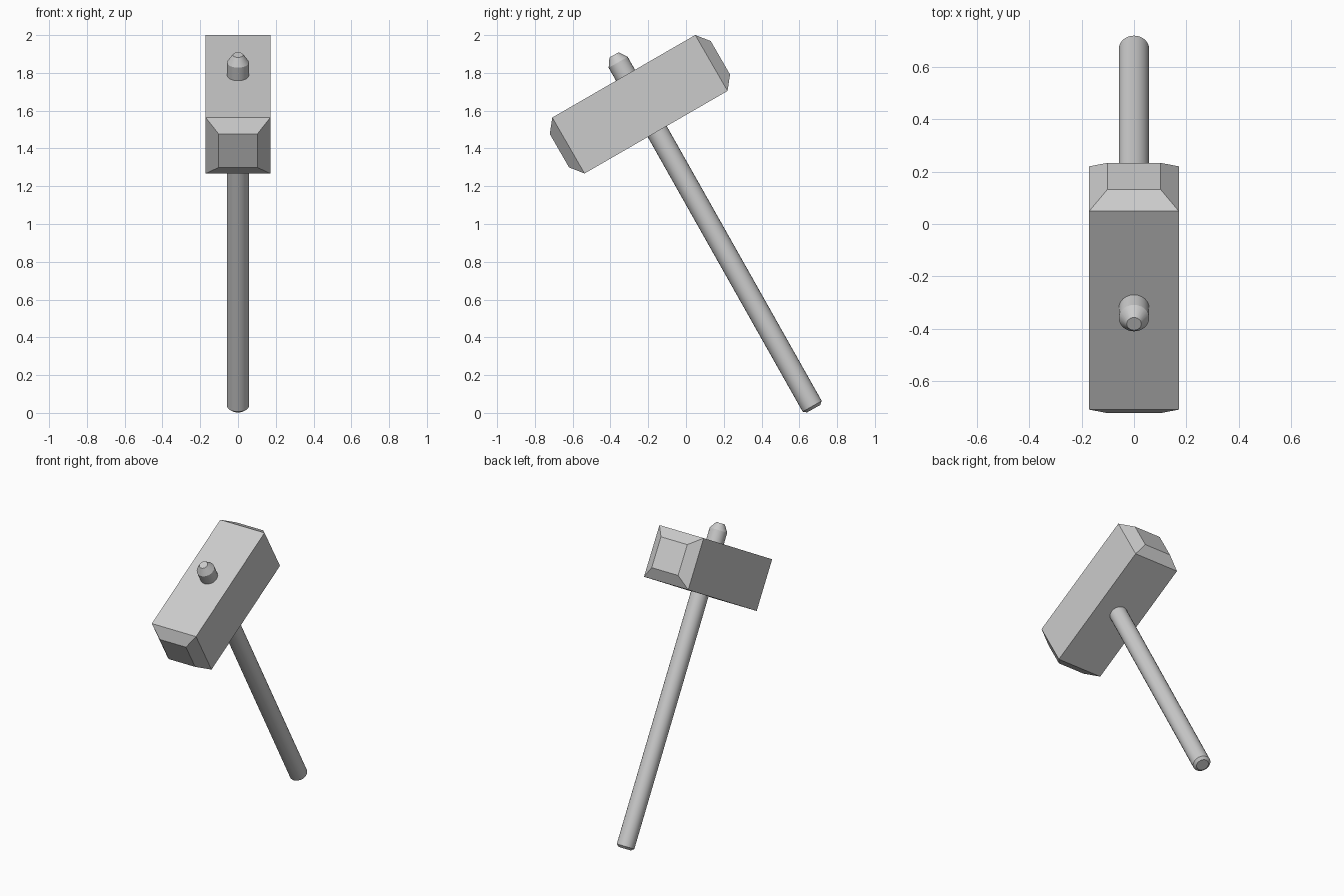
import bpy, bmesh
from math import sin, cos, pi, sqrt, radians, atan2, hypot

if "Cube" in bpy.data.objects:
    bpy.data.objects.remove(bpy.data.objects["Cube"])


def loft(name, rings, sides, phase, origin, tilt, smooth=False):
    """Stack regular polygon rings (height, radius) along local z, cap both ends, tilt about x."""
    bm = bmesh.new()
    loops = [[bm.verts.new((r * cos(phase + 2 * pi * i / sides),
                            r * sin(phase + 2 * pi * i / sides), h))
              for i in range(sides)] for h, r in rings]
    for a, b in zip(loops, loops[1:]):
        for i in range(sides):
            j = (i + 1) % sides
            bm.faces.new((a[i], a[j], b[j], b[i]))
    bm.faces.new(loops[0][::-1])
    bm.faces.new(loops[-1])
    mesh = bpy.data.meshes.new(name)
    bm.to_mesh(mesh)
    bm.free()
    obj = bpy.data.objects.new(name, mesh)
    bpy.context.collection.objects.link(obj)
    obj.location = origin
    obj.rotation_euler = (tilt, 0, 0)
    if smooth:
        bpy.ops.object.select_all(action='DESELECT')
        bpy.context.view_layer.objects.active = obj
        obj.select_set(True)
        bpy.ops.object.shade_smooth_by_angle(angle=radians(30))
    return obj


# Head: square block with tapered striking faces
big, small = 0.171 * sqrt(2), 0.102 * sqrt(2)
loft("hammer_head", [(-0.492, small), (-0.437, big), (0.437, big), (0.492, small)],
     4, pi / 4, (0, -0.244, 1.634), radians(-60))

# Handle: round shaft through the head, chamfered butt and pointed-off top
low, high = (0.668, 0.035), (-0.359, 1.856)
dy, dz = high[0] - low[0], high[1] - low[1]
length = hypot(dy, dz)
loft("handle", [(-0.015, 0.04), (0, 0.058), (length, 0.058), (length + 0.045, 0.028)],
     24, 0, (0, *low), atan2(-dy, dz), smooth=True)
